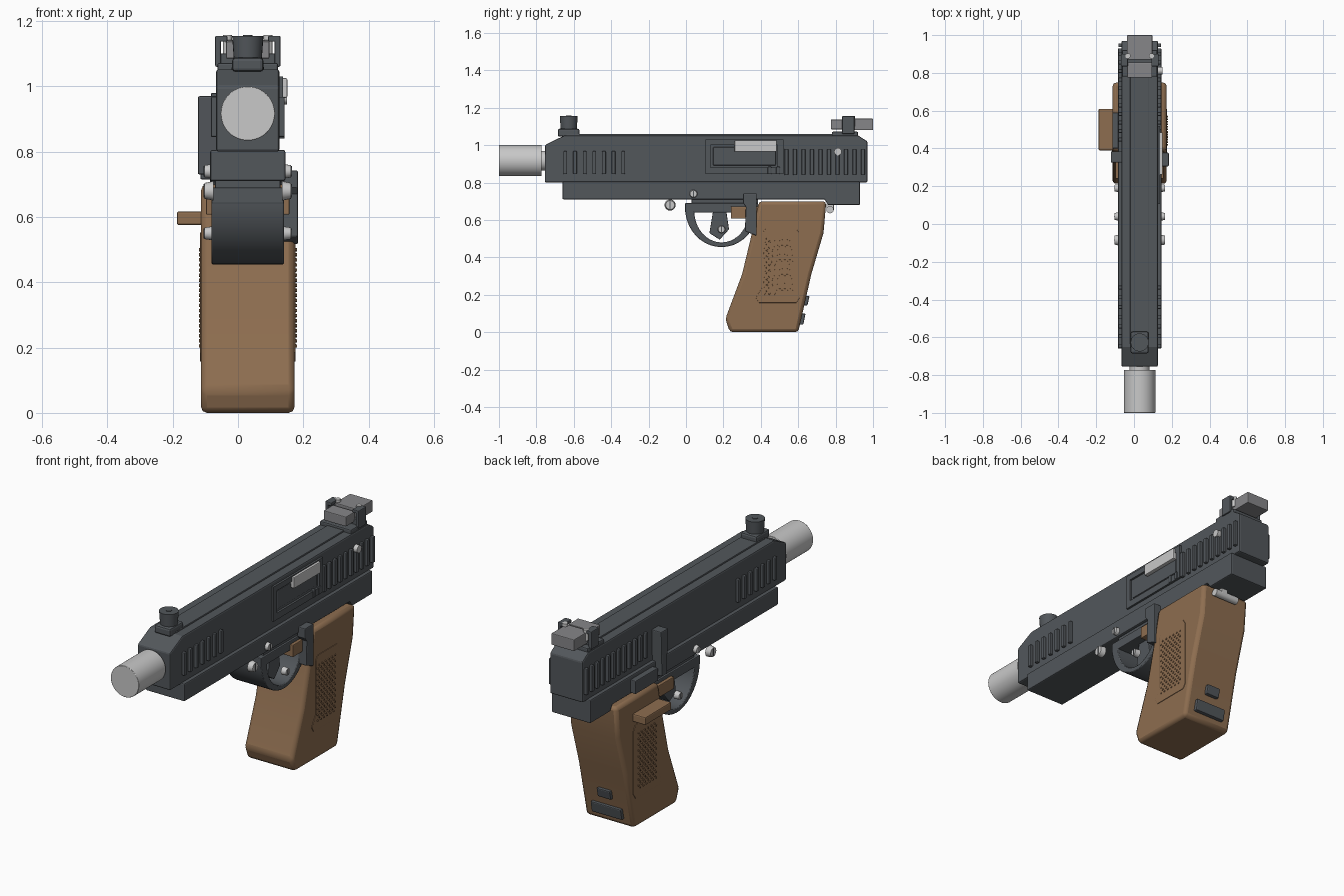
import bpy, bmesh, math
from mathutils import Matrix, Vector

if "Cube" in bpy.data.objects:
    bpy.data.objects.remove(bpy.data.objects["Cube"])

CX = 0.03  # centre line of the body


def material(name, rgb):
    m = bpy.data.materials.new(name)
    m.use_nodes = True
    m.diffuse_color = (*rgb, 1)
    m.node_tree.nodes["Principled BSDF"].inputs["Base Color"].default_value = (*rgb, 1)
    return m


DARK = material("dark_gunmetal", (0.085, 0.095, 0.105))
BROWN = material("brown_grip", (0.27, 0.155, 0.08))
SILVER = material("silver", (0.58, 0.58, 0.58))
GREY = material("mid_grey", (0.24, 0.24, 0.25))


def finish(name, bm, mat, bevel=0, smooth=False):
    bmesh.ops.recalc_face_normals(bm, faces=bm.faces)
    me = bpy.data.meshes.new(name)
    bm.to_mesh(me)
    bm.free()
    me.materials.append(mat)
    ob = bpy.data.objects.new(name, me)
    bpy.context.collection.objects.link(ob)
    if bevel:
        mod = ob.modifiers.new("bevel", "BEVEL")
        mod.width = bevel
        mod.segments = 2
        mod.limit_method = "ANGLE"
        mod.angle_limit = math.radians(40)
    if smooth:
        bpy.ops.object.select_all(action="DESELECT")
        ob.select_set(True)
        bpy.context.view_layer.objects.active = ob
        bpy.ops.object.shade_smooth_by_angle(angle=math.radians(35))
    return ob


def add_prism(bm, pts, x0, x1):
    """Side profile of (y, z) points swept across x."""
    face = bm.faces.new([bm.verts.new((x0, y, z)) for y, z in pts])
    out = bmesh.ops.extrude_face_region(bm, geom=[face])["geom"]
    bmesh.ops.translate(bm, vec=(x1 - x0, 0, 0),
                        verts=[v for v in out if isinstance(v, bmesh.types.BMVert)])


def prism(name, pts, x0, x1, mat, bevel=0, smooth=False):
    bm = bmesh.new()
    add_prism(bm, pts, x0, x1)
    return finish(name, bm, mat, bevel, smooth)


def rect(y0, y1, z0, z1):
    return [(y0, z0), (y1, z0), (y1, z1), (y0, z1)]


def box(name, x, y, z, mat, bevel=0.004):
    return prism(name, rect(*y, *z), *x, mat, bevel)


def add_rod(bm, start, end, r0, r1, sides):
    a, b = Vector(start), Vector(end)
    turn = (b - a).to_track_quat("Z", "Y").to_matrix().to_4x4()
    bmesh.ops.create_cone(bm, cap_ends=True, segments=sides, radius1=r0, radius2=r1,
                          depth=(b - a).length,
                          matrix=Matrix.Translation((a + b) / 2) @ turn)


def rod(name, start, end, r0, mat, r1=None, sides=40, bevel=0):
    bm = bmesh.new()
    add_rod(bm, start, end, r0, r1 or r0, sides)
    return finish(name, bm, mat, bevel, True)


# Slide with sloped ends, raised top strip and lower frame
prism("slide", [(-0.755, 0.8), (0.97, 0.8), (0.97, 1.02), (0.92, 1.052),
                (-0.65, 1.052), (-0.755, 1.0)], CX - 0.097, CX + 0.097, DARK, 0.008)
box("top_strip", (CX - 0.05, CX + 0.05), (-0.64, 0.9), (1.04, 1.06), DARK)
prism("frame", [(-0.66, 0.71), (0.74, 0.71), (0.76, 0.68), (0.93, 0.68), (0.93, 0.805),
                (-0.66, 0.805)], CX - 0.115, CX + 0.115, DARK, 0.006)

# Grip ribs on both sides of the slide
bm = bmesh.new()
for side in (-1, 1):
    rows = [(-0.645 + 0.0515 * i, 0.845, 0.968) for i in range(7)]
    rows += [(0.537 + 0.0455 * i, 0.84, 0.98) for i in range(10)]
    rows += [(0.447 + 0.0455 * i, 0.845, 0.885 if side > 0 else 0.98) for i in range(2)]
    for y, low, high in rows:
        add_prism(bm, rect(y - 0.01, y + 0.01, low, high), CX + side * 0.09, CX + side * 0.113)
finish("slide_ribs", bm, DARK, 0.004)

# Ejection port surround, inner panel and bolt plate
bm = bmesh.new()
for edge in (rect(0.105, 0.52, 0.845, 0.88), rect(0.105, 0.52, 1.0, 1.03),
             rect(0.105, 0.132, 0.88, 1.0), rect(0.49, 0.52, 0.88, 1.0)):
    add_prism(bm, edge, CX + 0.09, CX + 0.108)
finish("port_surround", bm, DARK)
box("port_panel", (CX + 0.09, CX + 0.101), (0.145, 0.48), (0.892, 0.99), DARK)
box("bolt_plate", (CX + 0.09, CX + 0.121), (0.26, 0.485), (0.965, 1.025), SILVER)
rod("slide_pin", (CX + 0.09, 0.812, 0.965), (CX + 0.12, 0.812, 0.965), 0.02, SILVER, sides=16)

# Muzzle
rod("muzzle_neck", (CX, -0.79, 0.917), (CX, -0.74, 0.917), 0.053, SILVER)
rod("muzzle", (CX, -1.0, 0.917), (CX, -0.772, 0.917), 0.083, SILVER, bevel=0.002, sides=48)

# Front sight
box("front_sight_base", (CX - 0.048, CX + 0.048), (-0.685, -0.57), (1.045, 1.088), DARK, 0.01)
rod("front_sight_drum", (CX, -0.627, 1.085), (CX, -0.627, 1.155), 0.043, DARK, 0.048, 24)
rod("front_sight_screw", (CX, -0.627, 1.15), (CX, -0.627, 1.158), 0.014, DARK, sides=12)

# Rear sight with posts, cross bar and blocks
box("rear_sight_base", (CX - 0.093, CX + 0.093), (0.78, 0.92), (1.045, 1.072), DARK, 0.006)
box("rear_sight_bar", (CX - 0.09, CX + 0.09), (0.845, 0.885), (1.065, 1.1), DARK)
for s in (-1, 1):
    for part, inner, outer, low in (("post", 0.082, 0.1, 1.06), ("hook", 0.062, 0.095, 1.137)):
        box("rear_sight_" + part, (CX + s * inner, CX + s * outer), (0.835, 0.9),
            (low, 1.155), DARK)
    rod("rear_sight_screw", (CX + s * 0.062, 0.89, 1.1), (CX + s * 0.062, 0.89, 1.157),
        0.014, SILVER, sides=12)
box("rear_sight_front_block", (CX - 0.066, CX + 0.066), (0.775, 0.855), (1.085, 1.137), GREY)
box("rear_sight_rear_block", (CX - 0.067, CX + 0.067), (0.87, 1.0), (1.08, 1.142), GREY)

# Trigger guard as a wide half ring
n = 20
arc = [math.pi + math.pi * i / n for i in range(n + 1)]
outer = [(0.19 + 0.195 * math.cos(a), 0.665 + 0.21 * math.sin(a)) for a in arc]
inner = [(0.19 + 0.145 * math.cos(a), 0.645 + 0.165 * math.sin(a)) for a in reversed(arc)]
prism("trigger_guard", outer + inner, CX - 0.111, CX + 0.111, DARK, 0.004, True)
box("guard_top", (CX - 0.111, CX + 0.111), (-0.005, 0.385), (0.64, 0.69), DARK)
box("guard_mount", (CX - 0.1, CX + 0.1), (0.03, 0.385), (0.68, 0.72), DARK)
prism("trigger", [(0.145, 0.65), (0.215, 0.65), (0.23, 0.55), (0.18, 0.495), (0.125, 0.53)],
      CX - 0.06, CX + 0.06, DARK, 0.004)
box("trigger_block", (CX - 0.128, CX + 0.128), (0.24, 0.4), (0.607, 0.672), BROWN)

# Grip with thumb shelf
prism("grip", [(0.39, 0.70), (0.75, 0.70), (0.735, 0.53), (0.67, 0.31), (0.60, 0.0),
               (0.235, 0.0), (0.21, 0.07), (0.30, 0.31), (0.36, 0.56)],
      CX - 0.143, CX + 0.143, BROWN, 0.018, True)
box("thumb_shelf", (-0.187, -0.09), (0.39, 0.61), (0.575, 0.617), BROWN, 0.006)

# Side panels with staggered studs
panel = [(0.39, 0.157), (0.59, 0.157), (0.608, 0.185), (0.608, 0.525), (0.59, 0.553),
         (0.425, 0.553), (0.408, 0.53), (0.408, 0.24), (0.373, 0.185)]
studs = bmesh.new()
for s in (-1, 1):
    prism("grip_panel", panel, CX + s * 0.135, CX + s * 0.146, BROWN, 0.002)
    for row in range(20):
        for col in range(6):
            y = 0.42 + 0.027 * col + 0.0135 * (row % 2)
            z = 0.205 + 0.0155 * row
            add_rod(studs, (CX + s * 0.14, y, z), (CX + s * 0.15, y, z), 0.006, 0.005, 6)
finish("grip_studs", studs, BROWN)

# Magazine catch pieces on the back of the grip
for name, half, z, h in (("magazine_catch", 0.09, 0.07, 0.03), ("magazine_button", 0.04, 0.168, 0.025)):
    y = 0.6 + z * 0.22
    prism(name, [(y - 0.03, z - h), (y + 0.012, z - h), (y + 0.024, z + h), (y - 0.03, z + h)],
          CX - half, CX + half, DARK, 0.006)

# Side levers
prism("left_side_bar", [(0.305, 0.742), (0.378, 0.742), (0.378, 0.515), (0.315, 0.54),
                        (0.32, 0.67), (0.305, 0.69)], 0.135, 0.184, DARK, 0.005)
prism("right_side_lever", [(0.325, 0.97), (0.385, 0.97), (0.378, 0.73), (0.335, 0.73)],
      -0.123, -0.06, DARK, 0.005)
box("right_frame_block", (-0.115, -0.07), (0.4, 0.59), (0.715, 0.785), DARK)

# Screws on both sides, each with a slot plate
for s in (-1, 1):
    for y, z, r in ((0.04, 0.74, 0.023), (-0.085, 0.68, 0.03), (0.19, 0.55, 0.022)):
        rod("side_screw", (CX + s * 0.105, y, z), (CX + s * 0.133, y, z), r, SILVER,
            r * 0.8, sides=16)
        box("screw_slot", (CX + s * 0.13, CX + s * 0.135), (y - 0.003, y + 0.003),
            (z - r * 0.7, z + r * 0.7), DARK, 0)

# Lanyard loop behind the grip
rod("lanyard_pin", (CX - 0.05, 0.77, 0.655), (CX + 0.09, 0.77, 0.655), 0.02, SILVER, sides=12)
box("lanyard_mount", (CX + 0.02, CX + 0.06), (0.75, 0.79), (0.65, 0.69), SILVER)
